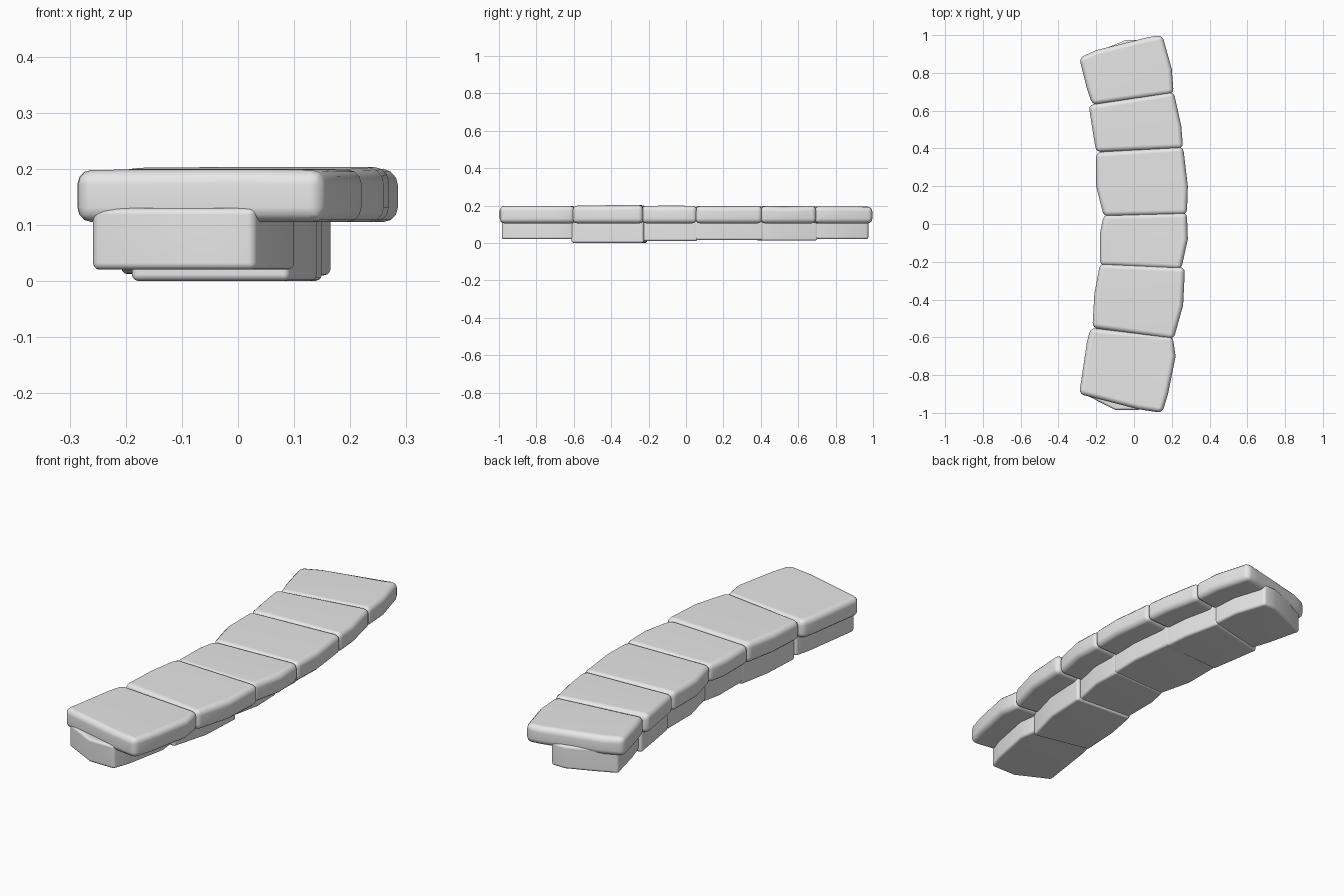
import bpy
import bmesh
import math
import random
from mathutils import Vector

random.seed(4)
cube = bpy.data.objects.get("Cube")
if cube:
    bpy.data.objects.remove(cube, do_unlink=True)

# Plain stone material
stone = bpy.data.materials.new("grey stone")
stone.use_nodes = True
colour = (0.8, 0.8, 0.8, 1)
stone.diffuse_color = colour
stone.node_tree.nodes["Principled BSDF"].inputs["Base Color"].default_value = colour


def make_block(name, outline, bottom, top, radius, wobble):
    """Extrude an outline into a block and round its hard edges."""
    bm = bmesh.new()
    lower = [bm.verts.new((x, y, bottom)) for x, y in outline]
    upper = [bm.verts.new((x, y, top - random.uniform(0, wobble))) for x, y in outline]
    bm.faces.new(lower)
    bm.faces.new(upper)
    for i in range(len(outline)):
        j = (i + 1) % len(outline)
        bm.faces.new((lower[i], lower[j], upper[j], upper[i]))
    bmesh.ops.recalc_face_normals(bm, faces=bm.faces)
    hard = [e for e in bm.edges if e.calc_face_angle(0) > math.radians(35)]
    bmesh.ops.bevel(bm, geom=hard, offset=radius, segments=3, profile=0.5,
                    affect='EDGES', clamp_overlap=True)
    for face in bm.faces:
        face.smooth = True
    mesh = bpy.data.meshes.new(name)
    bm.to_mesh(mesh)
    bm.free()
    mesh.materials.append(stone)
    block = bpy.data.objects.new(name, mesh)
    bpy.context.collection.objects.link(block)
    normals = block.modifiers.new("soft normals", 'WEIGHTED_NORMAL')
    normals.keep_sharp = True
    return block


def tucked(x, y):
    """Plan position of the base under a point of the tread's outline."""
    shift = -0.12 if x > 0 else 0.03
    return x + shift, max(-0.985, min(0.975, y))


# Tread outlines along the curve, from front to back
outlines = [
    [(-.29, -.9), (.02, -.98), (.15, -1), (.18, -.9), (.22, -.7), (.205, -.595),
     (-.23, -.55), (-.25, -.63)],
    [(-.22, -.55), (.21, -.61), (.26, -.43), (.27, -.23), (-.18, -.21), (-.21, -.37)],
    [(-.18, -.22), (.25, -.24), (.285, -.08), (.28, .06), (-.16, .05), (-.18, -.05)],
    [(-.16, .04), (.28, .05), (.285, .2), (.26, .41), (-.2, .38), (-.2, .2)],
    [(-.2, .38), (.26, .4), (.25, .52), (.21, .7), (-.24, .63), (-.22, .5)],
    [(-.22, .63), (.21, .69), (.2, .82), (.15, 1), (.08, .99), (-.2, .92),
     (-.29, .88), (-.25, .72)],
]
tops = [.2, .205, .2, .2, .2, .197]
bottoms = [.02, 0, .01, .015, .012, .02]

for n, (outline, top, bottom) in enumerate(zip(outlines, tops, bottoms), 1):
    # Overhanging tread slab
    make_block(f"tread_slab_{n}", outline, 0.105, top, 0.026, 0.007)
    # Narrower base stone, lengthened a little to close the joints
    base = [Vector(tucked(x, y)) for x, y in outline]
    centre = sum(base, Vector((0, 0))) / len(base)
    base = [(p.x, max(-0.985, min(0.975, centre.y + (p.y - centre.y) * 1.02))) for p in base]
    make_block(f"base_stone_{n}", base, bottom, 0.13, 0.012, 0)
